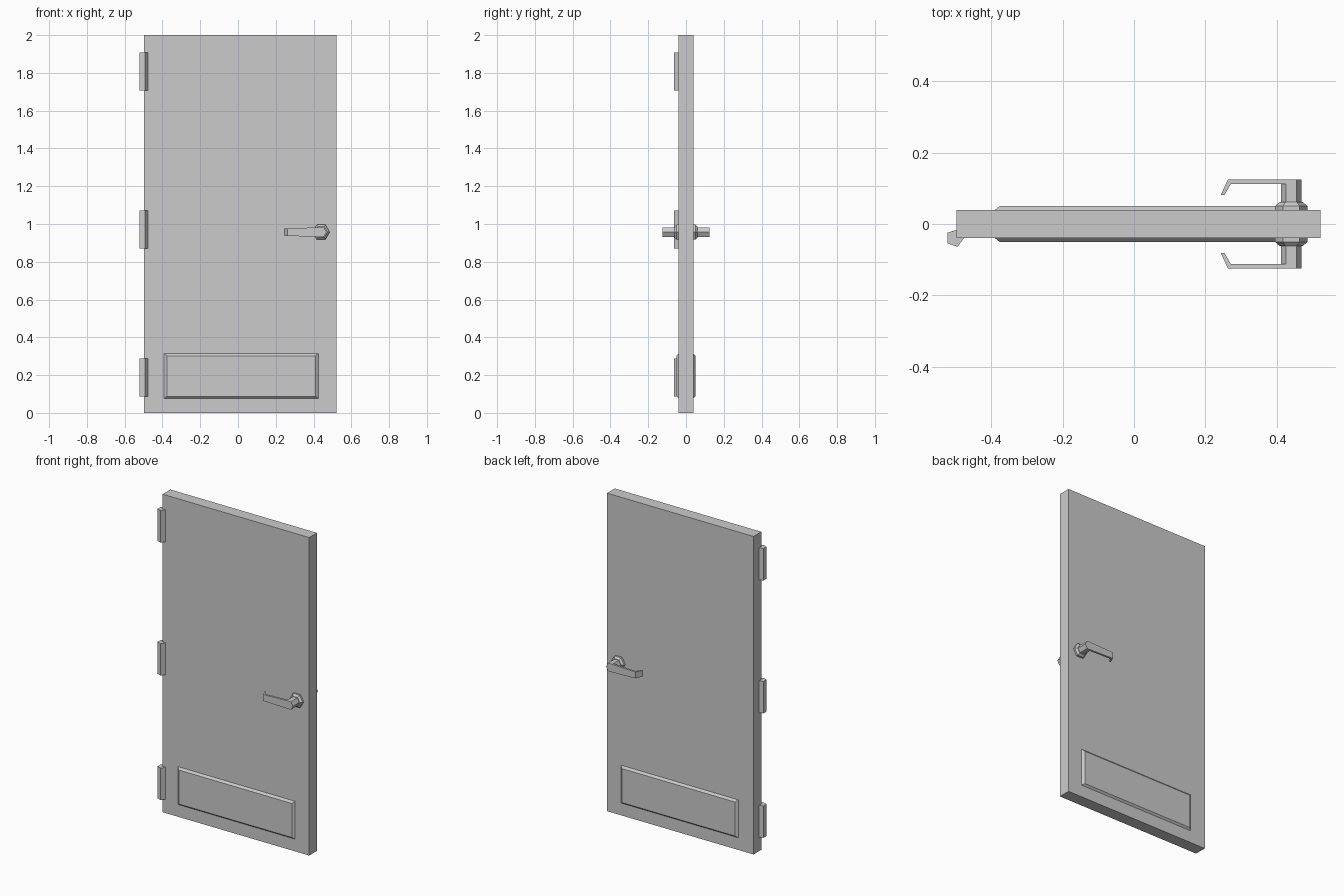
import bpy, bmesh
from math import cos, sin, tau

if "Cube" in bpy.data.objects:
    bpy.data.objects.remove(bpy.data.objects["Cube"])

DOOR_Y = 0.0385
HANDLE_X, HANDLE_Z = 0.44, 0.957


def loft(name, rings, mirror=False):
    """Skin a list of equal-length vertex rings and cap both ends."""
    bm = bmesh.new()
    loops = [[bm.verts.new(p) for p in ring] for ring in rings]
    n = len(loops[0])
    for a, b in zip(loops, loops[1:]):
        for i in range(n):
            j = (i + 1) % n
            bm.faces.new((a[i], a[j], b[j], b[i]))
    bm.faces.new(loops[0])
    bm.faces.new(loops[-1][::-1])
    bmesh.ops.recalc_face_normals(bm, faces=bm.faces)
    mesh = bpy.data.meshes.new(name)
    bm.to_mesh(mesh)
    bm.free()
    ob = bpy.data.objects.new(name, mesh)
    bpy.context.collection.objects.link(ob)
    if mirror:  # repeat the part on the back of the door
        mod = ob.modifiers.new("Mirror", 'MIRROR')
        mod.use_axis = (False, True, False)
        mod.use_mirror_merge = False
    return ob


def rect(x0, x1, z0, z1, y):
    return [(x0, y, z0), (x1, y, z0), (x1, y, z1), (x0, y, z1)]


def hexagon(r, y):
    return [(HANDLE_X + r * cos(tau * i / 6), y, HANDLE_Z + r * sin(tau * i / 6))
            for i in range(6)]


# Door slab
loft("door_slab", [rect(-0.497, 0.522, 0, 2, -DOOR_Y), rect(-0.497, 0.522, 0, 2, DOOR_Y)])

# Raised kick plate with chamfered border, both sides
loft("kick_plate", [rect(-0.391, 0.425, 0.077, 0.315, -0.036),
                    rect(-0.391, 0.425, 0.077, 0.315, -DOOR_Y),
                    rect(-0.376, 0.410, 0.088, 0.302, -0.050)], mirror=True)

# Three five-sided hinge barrels
for label, z in (("lower", 0.087), ("middle", 0.870), ("upper", 1.706)):
    loft(label + "_hinge", [[(-0.5014 + 0.0254 * cos(tau * i / 5),
                              -0.0395 + 0.0254 * sin(tau * i / 5), h) for i in range(5)]
                            for h in (z, z + 0.201)])

# Handle rosette and spindle, both sides
loft("handle_rosette", [hexagon(0.0455, -0.036), hexagon(0.0455, -0.050),
                        hexagon(0.033, -0.061)], mirror=True)
loft("handle_spindle", [hexagon(0.029, -0.055), hexagon(0.029, -0.125)], mirror=True)

# Tapered lever with bent tip: (outer x, outer y, inner x, inner y, half height)
sections = [(0.4255, -0.125, 0.4255, -0.112, 0.025),
            (0.263, -0.125, 0.271, -0.112, 0.020),
            (0.243, -0.081, 0.253, -0.081, 0.0185)]
loft("handle_lever", [[(xo, yo, HANDLE_Z - h), (xo, yo, HANDLE_Z + h),
                       (xi, yi, HANDLE_Z + h), (xi, yi, HANDLE_Z - h)]
                      for xo, yo, xi, yi, h in sections], mirror=True)
